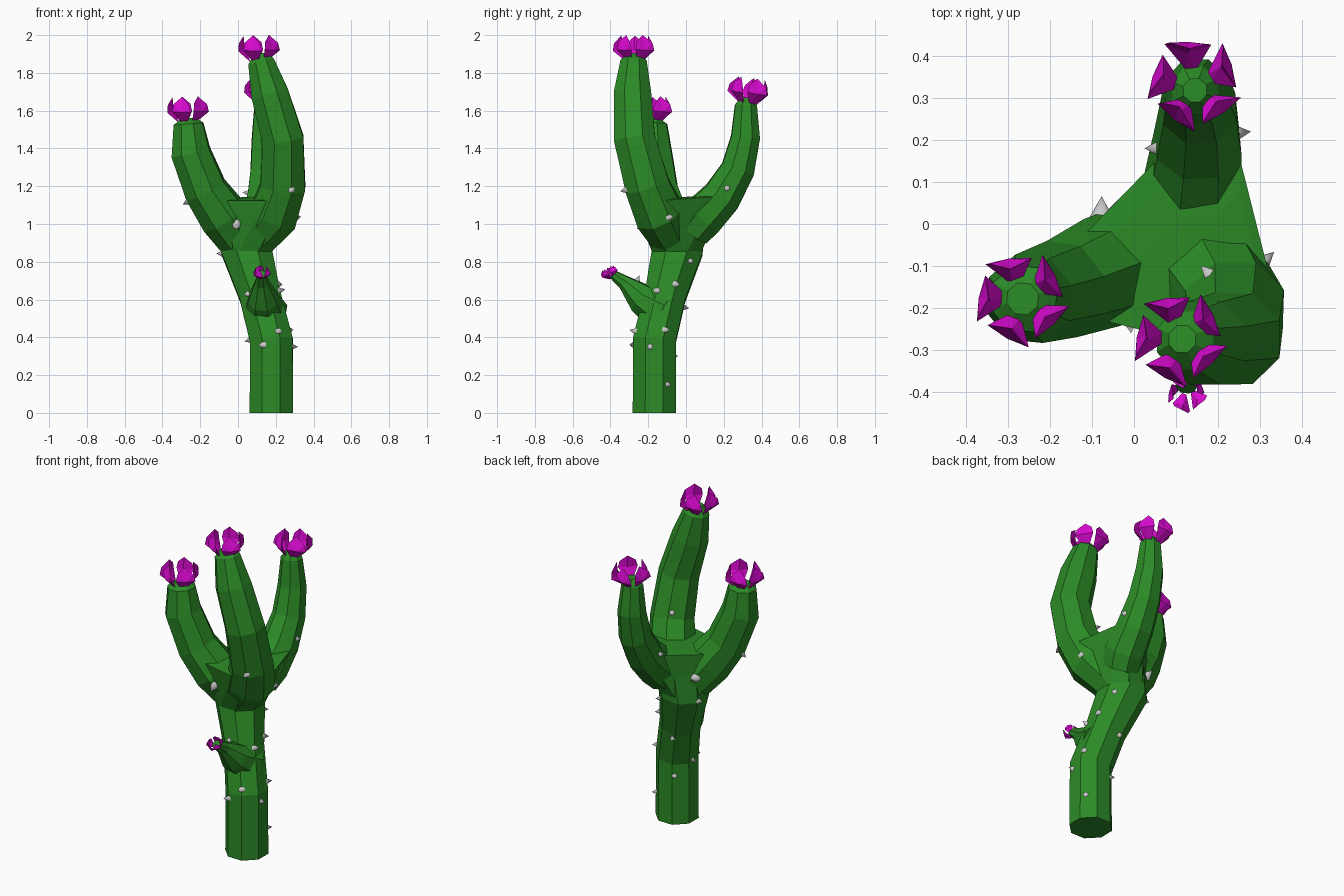
import bpy, bmesh, math
from mathutils import Vector, Matrix

if "Cube" in bpy.data.objects:
    bpy.data.objects.remove(bpy.data.objects["Cube"])

UP = Vector((0, 0, 1))


def material(name, color):
    m = bpy.data.materials.new(name)
    m.diffuse_color = color
    m.use_nodes = True
    m.node_tree.nodes["Principled BSDF"].inputs["Base Color"].default_value = m.diffuse_color
    return m


GREEN = material("cactus_green", (0.025, 0.26, 0.02, 1))
PINK = material("flower_magenta", (0.72, 0.003, 0.66, 1))


def finish(bm, name, mat=None):
    bmesh.ops.recalc_face_normals(bm, faces=bm.faces)
    me = bpy.data.meshes.new(name)
    bm.to_mesh(me)
    bm.free()
    if mat:
        me.materials.append(mat)
    ob = bpy.data.objects.new(name, me)
    bpy.context.collection.objects.link(ob)
    return ob


def ring_points(center, radius, q, roll, sides=8):
    for k in range(sides):
        a = roll + k * math.tau / sides
        yield center + q @ Vector((math.cos(a), math.sin(a), 0)) * radius


def limb(name, path, sides=8, roll=0.38):
    """Low-poly tube through (x, y, z, radius) stations."""
    pts = [Vector(p[:3]) for p in path]
    bm = bmesh.new()
    rings = []
    for i, p in enumerate(pts):
        t = pts[min(i + 1, len(pts) - 1)] - pts[max(i - 1, 0)]
        if i == 0:
            t = pts[1] - pts[0]
        q = UP.rotation_difference(t.normalized())
        rings.append([bm.verts.new(v) for v in ring_points(p, path[i][3], q, roll, sides)])
    for a, b in zip(rings, rings[1:]):
        for k in range(sides):
            n = (k + 1) % sides
            bm.faces.new((a[k], a[n], b[n], b[k]))
    bm.faces.new(rings[0])
    bm.faces.new(rings[-1])
    return finish(bm, name, GREEN)


def hull(name, rings):
    """Convex block around several level rings."""
    bm = bmesh.new()
    for x, y, z, r in rings:
        for v in ring_points(Vector((x, y, z)), r, UP.rotation_difference(UP), .38):
            bm.verts.new(v)
    res = bmesh.ops.convex_hull(bm, input=bm.verts)
    junk = {v for v in res["geom_interior"] + res["geom_unused"] if isinstance(v, bmesh.types.BMVert)}
    bmesh.ops.delete(bm, geom=list(junk), context='VERTS')
    return finish(bm, name, GREEN)


# Trunk, then the branching hub, the arms and the side bud
cactus = limb("cactus_body", [
    (.177, -.167, 0, .124), (.177, -.167, .385, .123), (.117, -.11, .62, .118),
    (.045, -.045, .86, .145), (.07, -.05, 1.0, .16)])
arms = [
    hull("hub", [
        (.05, -.05, .84, .135), (.2, -.165, 1.125, .13), (-.085, -.125, 1.125, .1),
        (.155, .115, 1.145, .105)]),
    limb("tall_arm", [
        (.1, -.08, .94, .12), (.19, -.14, 1.05, .14), (.238, -.205, 1.2, .128),
        (.238, -.272, 1.45, .118), (.168, -.283, 1.69, .107),
        (.122, -.277, 1.86, .075), (.115, -.274, 1.9, .035)]),
    limb("left_arm", [
        (0, -.07, .93, .12), (-.075, -.115, 1.04, .135), (-.172, -.155, 1.18, .12),
        (-.25, -.178, 1.38, .11), (-.262, -.178, 1.53, .083),
        (-.265, -.178, 1.56, .04)], roll=.3),
    limb("back_arm", [
        (.12, .03, .97, .11), (.14, .09, 1.04, .12), (.152, .19, 1.145, .11),
        (.155, .275, 1.29, .095), (.15, .315, 1.46, .082), (.145, .317, 1.63, .062),
        (.145, .318, 1.67, .03)], roll=.45),
    limb("side_bud", [
        (.145, -.12, .54, .12), (.135, -.235, .605, .085), (.127, -.325, .69, .04),
        (.125, -.39, .735, .024)], roll=.2),
]

# Fuse into one skin
bpy.context.view_layer.objects.active = cactus
for arm in arms:
    mod = cactus.modifiers.new("join", 'BOOLEAN')
    mod.operation = 'UNION'
    mod.solver = 'EXACT'
    mod.object = arm
    bpy.ops.object.modifier_apply(modifier=mod.name)
    bpy.data.objects.remove(arm)


def flower(name, pos, axis, size=1.0, turn=0.0):
    """Five faceted, slightly pinwheeled petals."""
    # radius, tangential offset, height; the last two are the inner and outer ridges
    shape = [(.04, .012, 0), (.103, .056, .06), (.1, .045, .1), (.074, 0, .142),
             (.082, -.045, .105), (.085, -.054, .065), (.04, -.012, 0),
             (.072, .005, .07), (.1, 0, .06)]
    rot = UP.rotation_difference(Vector(axis).normalized()).to_matrix().to_4x4()
    base = Matrix.Translation(pos) @ rot @ Matrix.Scale(size, 4)
    bm = bmesh.new()
    for k in range(5):
        m = base @ Matrix.Rotation(math.radians(35 + 72 * k) + turn, 4, 'Z')
        *rim, inner, outer = [bm.verts.new(m @ Vector(s)) for s in shape]
        for i in range(7):
            j = (i + 1) % 7
            bm.faces.new((rim[i], rim[j], outer))
            bm.faces.new((rim[j], rim[i], inner))
    return finish(bm, name, PINK)


# Flowers
flower("tall_arm_flower", (.108, -.272, 1.857), (-.03, 0, 1))
flower("left_arm_flower", (-.268, -.178, 1.532), (-.03, 0, 1))
flower("back_arm_flower", (.143, .328, 1.632), (0, .12, 1), 1.0, -.15)
flower("bud_flower", (.125, -.39, .715), (0, -.5, 1), .42)

# Thorns: approximate spots snapped to the skin, (x, y, z)
spots = [
    (.01, -.27, .98), (.28, -.36, 1.17), (-.28, -.17, 1.11), (-.12, 0, .845),
    (.34, -.06, 1.04), (.21, -.3, .44), (.11, -.31, .36), (.31, -.19, .35),
    (.04, -.15, .38), (.05, -.2, .63), (.23, -.15, .65), (.28, .22, 1.19),
    (.2, .06, .8), (.23, -.04, .68), (.3, -.08, .44), (.29, -.08, .15),
    (.1, .03, .55), (.01, .18, 1.17), (-.09, .07, 1.0), (.16, -.1, 1.28),
    (.12, -.25, .72), (.1, -.04, .3)]
bm = bmesh.new()
for i, s in enumerate(spots):
    hit, loc, nor, _ = cactus.closest_point_on_mesh(Vector(s))
    k = 1.45 if i in (0, 18) else 1.0
    m = Matrix.Translation(loc + nor * .009 * k) @ UP.rotation_difference(nor).to_matrix().to_4x4()
    bmesh.ops.create_cone(bm, cap_ends=True, segments=10, radius1=.02 * k,
                          radius2=0, depth=.038 * k, matrix=m)
thorns = finish(bm, "thorns")
for p in thorns.data.polygons:
    p.use_smooth = len(p.vertices) == 3
